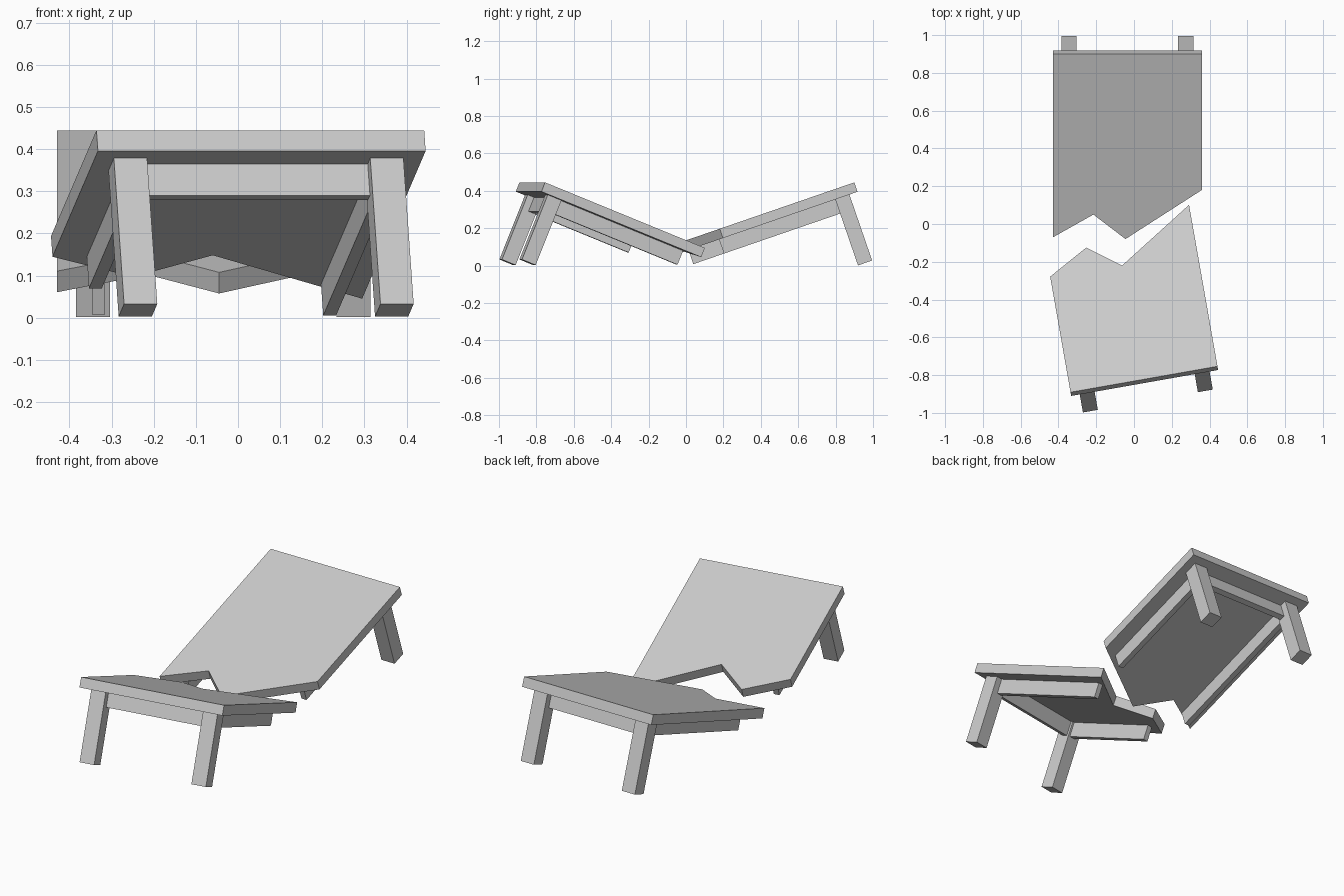
import bpy
import bmesh
from math import radians
from mathutils import Matrix, Vector

cube = bpy.data.objects.get("Cube")
if cube:
    bpy.data.objects.remove(cube, do_unlink=True)

GREY = (0.6, 0.6, 0.6, 1.0)
mat = bpy.data.materials.new("plain_grey")
mat.use_nodes = True
mat.diffuse_color = GREY
mat.node_tree.nodes["Principled BSDF"].inputs["Base Color"].default_value = GREY

# Table dimensions, measured from the middle of each half's outer top edge
HALF_W = 0.395
THICK = 0.053
LEG_BOTTOM = -0.426
APRON_BOTTOM = -0.133
LEG_NEAR, LEG_FAR = 0.046, 0.126      # leg inset from every outer edge
APRON_NEAR, APRON_FAR = 0.083, 0.114  # apron inset from every outer edge
BREAK_SUM = 1.697                     # full table length along the boards
APRON_SUM = 1.628

# Broken edge as (across, distance from the front end)
BREAK = [(HALF_W, 0.936), (-0.01, 0.661), (-0.18, 0.798), (-HALF_W, 0.67)]
APRON_END = {1: 0.845, -1: 0.672}


def prism(name, outline, z_low, z_high, frame):
    """Extrude a flat outline between two heights and place it."""
    bm = bmesh.new()
    face = bm.faces.new([bm.verts.new((x, y, z_low)) for x, y in outline])
    grown = bmesh.ops.extrude_face_region(bm, geom=[face])["geom"]
    bmesh.ops.translate(bm, vec=Vector((0, 0, z_high - z_low)),
                        verts=[v for v in grown if isinstance(v, bmesh.types.BMVert)])
    bmesh.ops.recalc_face_normals(bm, faces=bm.faces)
    mesh = bpy.data.meshes.new(name)
    bm.to_mesh(mesh)
    bm.free()
    mesh.materials.append(mat)
    obj = bpy.data.objects.new(name, mesh)
    obj.matrix_world = frame
    bpy.context.collection.objects.link(obj)


def box(name, x0, x1, y0, y1, z0, z1, frame):
    prism(name, [(x0, y0), (x1, y0), (x1, y1), (x0, y1)], z0, z1, frame)


def table_half(label, inward, frame, edge, apron_end):
    """One tilted half; inward is the y direction towards the break."""
    # Tabletop with the jagged break
    outline = [(-HALF_W, 0), (HALF_W, 0)] + [(x, inward * d) for x, d in edge]
    prism(label + "_tabletop", outline, -THICK, 0, frame)

    # Legs and side aprons
    for side, word in ((1, "left"), (-1, "right")):
        box(f"{label}_{word}_leg",
            side * (HALF_W - LEG_NEAR), side * (HALF_W - LEG_FAR),
            inward * LEG_NEAR, inward * LEG_FAR, LEG_BOTTOM, -THICK, frame)
        box(f"{label}_{word}_apron",
            side * (HALF_W - APRON_NEAR), side * (HALF_W - APRON_FAR),
            inward * LEG_FAR, inward * apron_end[side], APRON_BOTTOM, -THICK, frame)

    # Apron across the outer end
    inner = HALF_W - LEG_FAR
    box(label + "_end_apron", -inner, inner, inward * APRON_NEAR,
        inward * APRON_FAR, APRON_BOTTOM, -THICK, frame)


# Front half, turned and sloping down towards the middle
front_frame = (Matrix.Translation((0.053, -0.822, 0.445))
               @ Matrix.Rotation(radians(10), 4, "Z")
               @ Matrix.Rotation(radians(-22), 4, "X"))
table_half("front", 1, front_frame, BREAK, APRON_END)

# Back half, sloping the other way, with the matching break
back_frame = (Matrix.Translation((-0.035, 0.9, 0.445))
              @ Matrix.Rotation(radians(19), 4, "X"))
table_half("back", -1, back_frame,
           [(x, BREAK_SUM - d) for x, d in BREAK],
           {s: APRON_SUM - d for s, d in APRON_END.items()})
